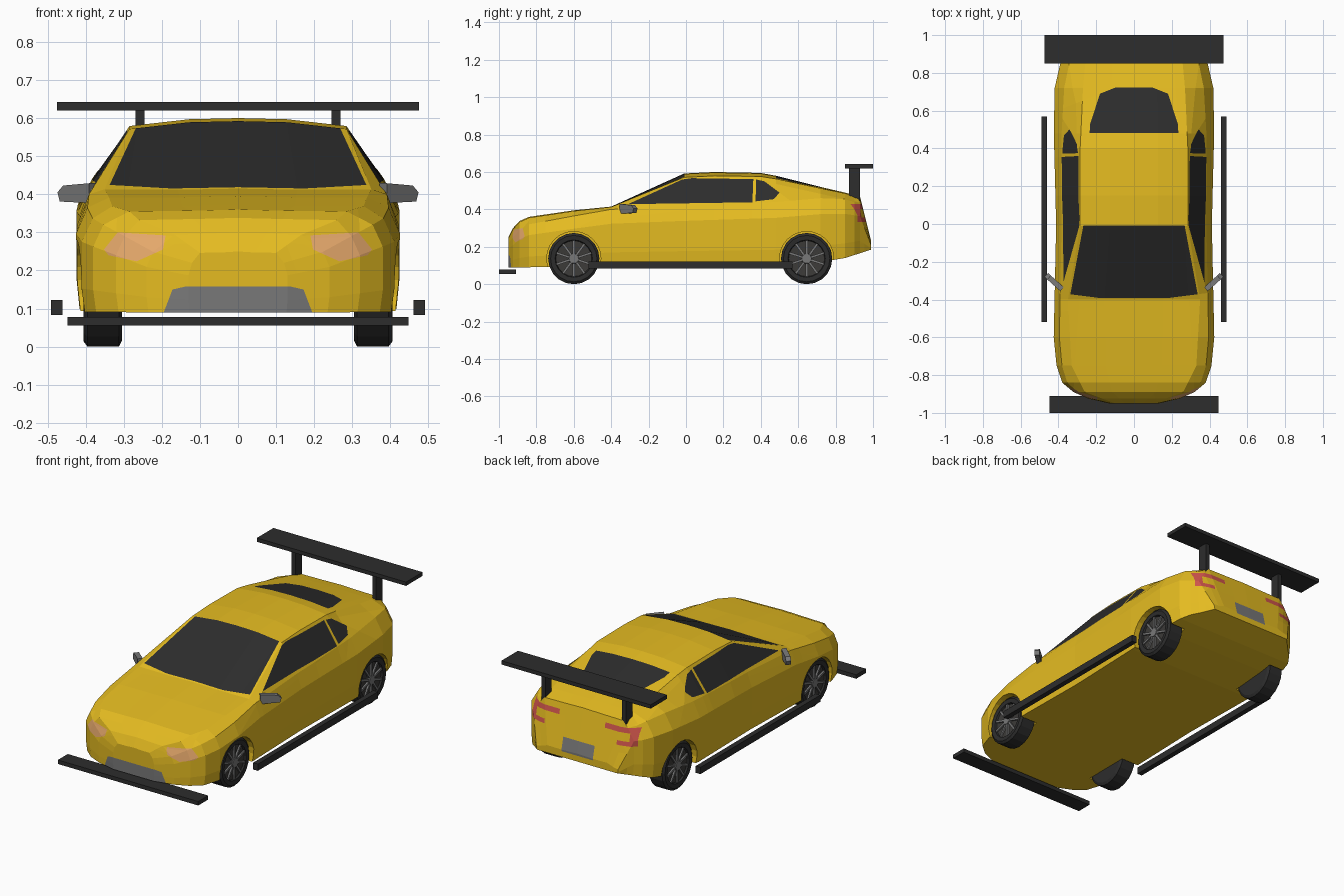
import bpy, bmesh, math
from mathutils import Vector, Matrix

if "Cube" in bpy.data.objects:
    bpy.data.objects.remove(bpy.data.objects["Cube"], do_unlink=True)


def material(name, color):
    m = bpy.data.materials.new(name)
    m.use_nodes = True
    m.diffuse_color = (*color, 1)
    m.node_tree.nodes["Principled BSDF"].inputs["Base Color"].default_value = (*color, 1)
    return m


YELLOW, BLACK, GREY, AMBER, RED, RIM = range(6)
MATERIALS = [
    material("yellow paint", (0.78, 0.5, 0.015)),
    material("black trim", (0.026, 0.026, 0.026)),
    material("mid grey", (0.19, 0.19, 0.19)),
    material("headlight amber", (0.8, 0.4, 0.15)),
    material("tail light red", (0.62, 0.09, 0.07)),
    material("dark rim", (0.045, 0.043, 0.04)),
]


def finish(bm, name):
    bmesh.ops.recalc_face_normals(bm, faces=bm.faces[:])
    mesh = bpy.data.meshes.new(name)
    bm.to_mesh(mesh)
    bm.free()
    for m in MATERIALS:
        mesh.materials.append(m)
    ob = bpy.data.objects.new(name, mesh)
    bpy.context.collection.objects.link(ob)
    return ob


def add_box(bm, low, high, mat, matrix=Matrix()):
    low, high = Vector(low), Vector(high)
    new = bmesh.ops.create_cube(bm, size=1)["verts"]
    for v in new:
        size = high - low
        v.co = matrix @ ((low + high) / 2 + Vector(a * b for a, b in zip(v.co, size)))
    for f in {f for v in new for f in v.link_faces}:
        f.material_index = mat


def box(name, low, high, mat=BLACK):
    bm = bmesh.new()
    add_box(bm, low, high, mat)
    return finish(bm, name)


def sample(profile, y):
    # Linear interpolation along a profile of (y, value) points
    for (y0, a), (y1, b) in zip(profile, profile[1:]):
        if y <= y1:
            return a + (b - a) * max(0, (y - y0) / (y1 - y0))
    return profile[-1][1]


# Body: lengthwise profiles, lofted through cross-sections
bottom = [(-.95, .09), (.6, .1), (.85, .14), (.99, .185)]
width = [(-.95, .13), (-.925, .24), (-.89, .32), (-.84, .38), (-.75, .41), (-.6, .425),
         (0, .412), (.5, .425), (.72, .42), (.85, .39), (.9, .355), (.93, .32), (.99, .26)]
belt = [(-.95, .22), (-.89, .29), (-.84, .32), (-.6, .365), (-.4, .4), (0, .42),
        (.48, .44), (.72, .46), (.85, .455), (.93, .43), (.955, .34), (.99, .215)]
belt_inset = [(.2, .93), (.72, .88)]
top = [(-.95, .25), (-.925, .3), (-.89, .338), (-.84, .36), (-.6, .395), (-.4, .415),
       (-.01, .592), (.15, .6), (.4, .595), (.48, .58), (.72, .52), (.85, .49),
       (.93, .47), (.955, .37), (.99, .23)]
roof_width = [(-.95, .1), (-.89, .26), (-.75, .33), (-.4, .35), (-.01, .285),
              (.4, .285), (.72, .27), (.93, .25), (.99, .19)]


def section(y):
    zb, w, zs, inset, zt, wr = (sample(p, y) for p in
                                (bottom, width, belt, belt_inset, top, roof_width))
    rise = zs - zb
    half = [(w * .98, zb), (w, zb + rise * .25), (w, zb + rise * .75), (w * inset, zs),
            (wr, zs + (zt - zs) * .88), (wr * .45, zt - .003)]
    ring = [(0, zb)] + half + [(0, zt)] + [(-x, z) for x, z in reversed(half)]
    return [(x, y, z) for x, z in ring]


bm = bmesh.new()
stations = sorted({p[0] for p in top} | {p[0] for p in width if abs(p[0]) > .6})
rings = [[bm.verts.new(c) for c in section(y)] for y in stations]
for a, b in zip(rings, rings[1:]):
    for i in range(len(a)):
        j = (i + 1) % len(a)
        bm.faces.new((a[i], a[j], b[j], b[i]))
bm.faces.new(rings[0])
bm.faces.new(rings[-1])
body = finish(bm, "body")

# Wheel arches cut out of the body, close around the tyres
AXLES = {"front": -.6, "rear": .645}
WHEEL_Z, WHEEL_R = .137, .137
bm = bmesh.new()
for y in AXLES.values():
    for s in (-1, 1):
        place = Matrix.Translation((s * .46, y, WHEEL_Z)) @ Matrix.Rotation(math.pi / 2, 4, "Y")
        bmesh.ops.create_cone(bm, cap_ends=True, segments=24, radius1=WHEEL_R + .008,
                              radius2=WHEEL_R + .008, depth=.314, matrix=place)
cutter = finish(bm, "arch_cutter")
cutter.hide_render = True
cut = body.modifiers.new("arches", "BOOLEAN")
cut.operation, cut.solver, cut.object = "DIFFERENCE", "EXACT", cutter
bpy.context.view_layer.objects.active = body
bpy.ops.object.modifier_apply(modifier=cut.name)
bpy.data.objects.remove(cutter, do_unlink=True)


# Painted panels: cut a convex outline into the faces that look along one axis
def paint(bm, outline, axis, sign, depth, mat):
    u, v = [i for i in range(3) if i != axis]
    mid = sum((Vector(p) for p in outline), Vector((0, 0))) / len(outline)
    bm.normal_update()
    faces = [f for f in bm.faces if f.normal[axis] * sign > .15
             and f.calc_center_median()[axis] * sign > depth]
    for p, q in zip(outline, outline[1:] + outline[:1]):
        p, q = Vector(p), Vector(q)
        n = Vector((q.y - p.y, p.x - q.x))
        if n.dot(mid - p) > 0:
            n = -n
        co, no = Vector((0, 0, 0)), Vector((0, 0, 0))
        co[u], co[v], no[u], no[v] = p.x, p.y, n.x, n.y
        no.normalize()
        geom = faces + list({e for f in faces for e in f.edges}) \
            + list({w for f in faces for w in f.verts})
        out = bmesh.ops.bisect_plane(bm, geom=geom, dist=1e-5, plane_co=co, plane_no=no)["geom"]
        faces = [f for f in out if isinstance(f, bmesh.types.BMFace)
                 and (f.calc_center_median() - co).dot(no) < 0]
    for f in faces:
        f.material_index = mat


def rect(a, b, c, d):
    return [(a, c), (b, c), (b, d), (a, d)]


def both(half):
    return half + [(-x, y) for x, y in reversed(half)]


bm = bmesh.new()
bm.from_mesh(body.data)
# Windscreen and rear window
paint(bm, both([(.18, -.392), (.337, -.372), (.268, -.008)]), 2, 1, .3, BLACK)
paint(bm, both([(.235, .482), (.232, .53), (.18, .69), (.1, .722)]), 2, 1, .3, BLACK)
# Grille and number plate
paint(bm, both([(.195, .09), (.172, .15), (.137, .158)]), 1, -1, .7, GREY)
paint(bm, rect(-.1, .1, .218, .295), 1, 1, .85, GREY)
for s in (-1, 1):
    # Side windows
    paint(bm, [(-.31, .428), (-.02, .56), (.03, .567), (.36, .562), (.355, .438)],
          0, s, .2, BLACK)
    paint(bm, [(.375, .56), (.42, .55), (.5, .49), (.47, .455), (.372, .443)], 0, s, .2, BLACK)
    # Headlights
    lamp = [(.19, .292), (.316, .3), (.352, .255), (.34, .24), (.266, .224), (.197, .255)]
    paint(bm, [(s * x, z) for x, z in lamp], 1, -1, .7, AMBER)
    # Bracket-shaped tail lights
    for part in (rect(.145, .335, .402, .43), rect(.297, .335, .335, .43),
                 rect(.23, .335, .333, .357)):
        paint(bm, [(s * x, z) for x, z in part], 1, 1, .84, RED)
bm.to_mesh(body.data)
bm.free()

# Wing, splitter and the parts repeated on both sides
box("rear_wing", (-.475, .85, .62), (.475, 1, .642))
box("front_splitter", (-.447, -1, .055), (.447, -.91, .078))
for side, s in (("left", 1), ("right", -1)):
    box(side + "_wing_post", (s * .257 - .012, .872, .44), (s * .257 + .012, .93, .625))
    box(side + "_side_skirt", (s * .476 - .015, -.52, .083), (s * .476 + .015, .57, .122))

    # Door mirror, swept back and tapered towards its tip
    bm = bmesh.new()
    outline = [(-.052, -.026), (-.052, .026), (.04, .02), (.06, .002), (.052, -.022)]
    tilt = Matrix.Translation((.42, -.31, .403)) @ Matrix.Rotation(math.radians(42), 4, "Z")
    face = bm.faces.new([bm.verts.new((x, -.014, z)) for x, z in outline])
    depth = bmesh.ops.extrude_face_region(bm, geom=[face], use_keep_orig=True)["geom"]
    for v in depth:
        if isinstance(v, bmesh.types.BMVert):
            v.co.y = .014
    for v in bm.verts:
        v.co = tilt @ v.co
        v.co.x *= s
    for f in bm.faces:
        f.material_index = GREY
    finish(bm, side + "_mirror")

# Wheels: a turned tyre with a recessed rim, spokes and hub
tyre = [(.305, 0), (.305, .122), (.313, WHEEL_R), (.395, WHEEL_R), (.405, .124),
        (.402, .1), (.392, .096), (.388, 0)]
for axle, y in AXLES.items():
    for side, s in (("left", 1), ("right", -1)):
        bm = bmesh.new()
        line = [bm.verts.new((x, 0, r)) for x, r in tyre]
        edges = [bm.edges.new(pair) for pair in zip(line, line[1:])]
        bmesh.ops.spin(bm, geom=line + edges, cent=(0, 0, 0), axis=(1, 0, 0),
                       angle=math.tau, steps=20)
        bmesh.ops.remove_doubles(bm, verts=bm.verts[:], dist=1e-5)
        for f in bm.faces:
            rim = all(v.co.x > .38 and v.co.yz.length < .098 for v in f.verts)
            f.material_index = RIM if rim else BLACK
        for i in range(10):
            turn = Matrix.Rotation(math.tau * i / 10, 4, "X")
            add_box(bm, (.386, -.006, .015), (.4, .006, .097), GREY, turn)
        hub = Matrix.Translation((.395, 0, 0)) @ Matrix.Rotation(math.pi / 2, 4, "Y")
        cap = bmesh.ops.create_cone(bm, cap_ends=True, segments=10, radius1=.03,
                                    radius2=.026, depth=.018, matrix=hub)["verts"]
        for f in {f for v in cap for f in v.link_faces}:
            f.material_index = GREY
        for v in bm.verts:
            v.co = (v.co.x * s, v.co.y + y, v.co.z + WHEEL_Z)
        finish(bm, f"{axle}_{side}_wheel")
